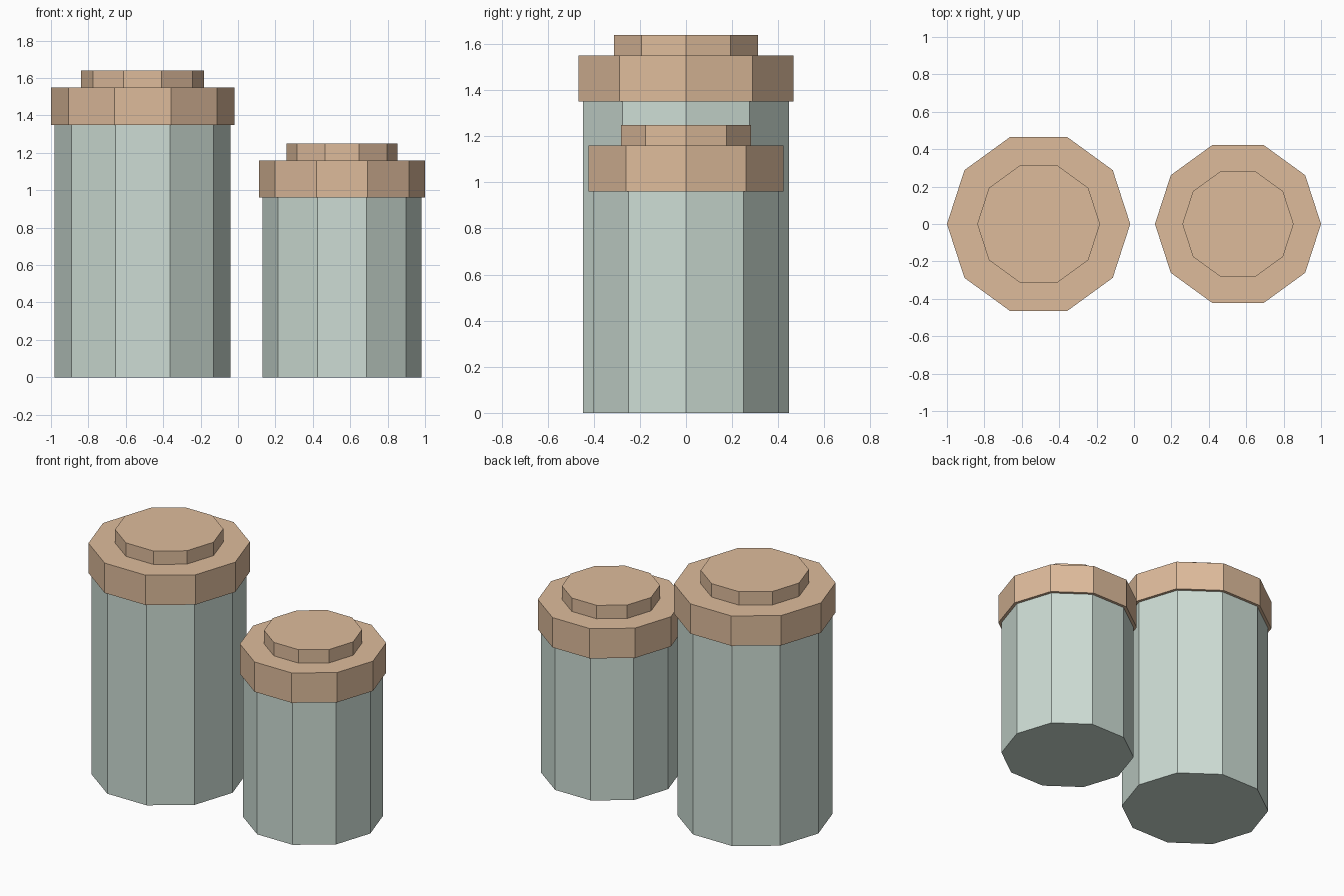
import bpy
from math import pi

cube = bpy.data.objects.get("Cube")
if cube:
    bpy.data.objects.remove(cube, do_unlink=True)


def make_material(name, rgb):
    mat = bpy.data.materials.new(name)
    mat.use_nodes = True
    colour = (*rgb, 1.0)
    mat.diffuse_color = colour
    bsdf = next(n for n in mat.node_tree.nodes if n.type == "BSDF_PRINCIPLED")
    bsdf.inputs["Base Color"].default_value = colour
    return mat


glass = make_material("pale green glass", (0.61, 0.72, 0.66))
wood = make_material("light wood", (0.73, 0.50, 0.33))


def ten_sided(name, x, radius, bottom, top, mat):
    """Flat-sided cylinder with corners pointing along x."""
    bpy.ops.mesh.primitive_cylinder_add(
        vertices=10, radius=radius, depth=top - bottom,
        location=(x, 0, (bottom + top) / 2), rotation=(0, 0, pi / 2))
    obj = bpy.context.object
    obj.name = name
    obj.data.materials.append(mat)
    return obj


def jar(label, x, radius, body_top, lid_top, knob_top):
    ten_sided(label + "_jar_body", x, radius - 0.02, 0, body_top, glass)
    ten_sided(label + "_jar_lid", x, radius, body_top, lid_top, wood)
    ten_sided(label + "_jar_lid_knob", x, radius * 0.67, lid_top, knob_top, wood)


# Two storage jars side by side
jar("tall", -0.51, 0.49, 1.35, 1.55, 1.64)
jar("short", 0.556, 0.444, 0.96, 1.16, 1.25)
